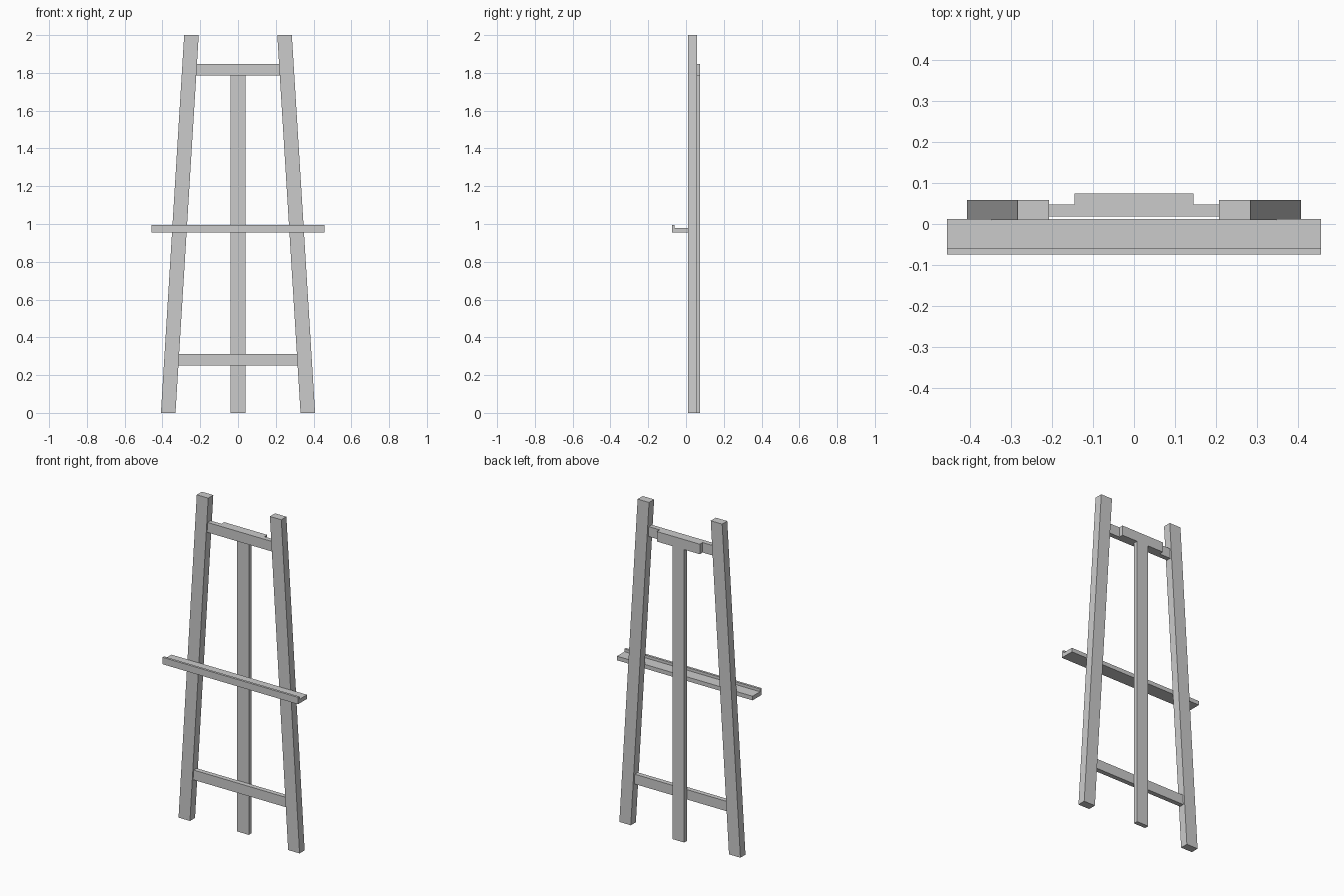
import bpy

if "Cube" in bpy.data.objects:
    bpy.data.objects.remove(bpy.data.objects["Cube"])


def prism(name, profile, y0, y1):
    """Extrude an x-z outline from y0 (front) to y1 (back)."""
    n = len(profile)
    verts = [(x, y, z) for y in (y0, y1) for x, z in profile]
    faces = [tuple(range(n)), tuple(range(2 * n - 1, n - 1, -1))]
    faces += [(i, i + n, (i + 1) % n + n, (i + 1) % n) for i in range(n)]
    return finish(name, verts, faces)


def finish(name, verts, faces):
    mesh = bpy.data.meshes.new(name)
    mesh.from_pydata(verts, [], faces)
    mesh.update()
    obj = bpy.data.objects.new(name, mesh)
    bpy.context.collection.objects.link(obj)
    return obj


def box(name, half_x, y0, y1, z0, z1):
    return prism(name, [(-half_x, z0), (half_x, z0), (half_x, z1), (-half_x, z1)], y0, y1)


def inner_x(z):
    """Inner edge of the splayed legs at height z."""
    return 0.331 - 0.123 * z / 2


# Splayed front legs
for side, s in (("left", -1), ("right", 1)):
    outline = [(s * 0.331, 0), (s * 0.408, 0), (s * 0.285, 2), (s * 0.208, 2)]
    if s < 0:
        outline.reverse()
    prism("front_leg_" + side, outline, 0.010, 0.059)

# Crossbars fitted between the legs
for name, z0, z1 in (("lower_crossbar", 0.252, 0.312), ("upper_crossbar", 1.785, 1.846)):
    a, b = inner_x(z0), inner_x(z1)
    prism(name, [(-a, z0), (a, z0), (b, z1), (-b, z1)], 0.0185, 0.0475)

# Hinge block and rear leg behind the crossbars
box("hinge_block", 0.145, 0.0475, 0.0745, 1.785, 1.846)
box("rear_leg", 0.04, 0.0475, 0.0745, 0, 1.785)

# Canvas tray: L-shaped y-z section with a front lip, extruded along x
section = [(-0.0745, 0.954), (0.012, 0.954), (0.012, 0.979),
           (-0.060, 0.979), (-0.060, 0.996), (-0.0745, 0.996)]
n = len(section)
verts = [(x, y, z) for x in (-0.457, 0.457) for y, z in section]
faces = [tuple(range(n - 1, -1, -1)), tuple(range(n, 2 * n))]
faces += [(i, (i + 1) % n, (i + 1) % n + n, i + n) for i in range(n)]
finish("canvas_tray", verts, faces)
